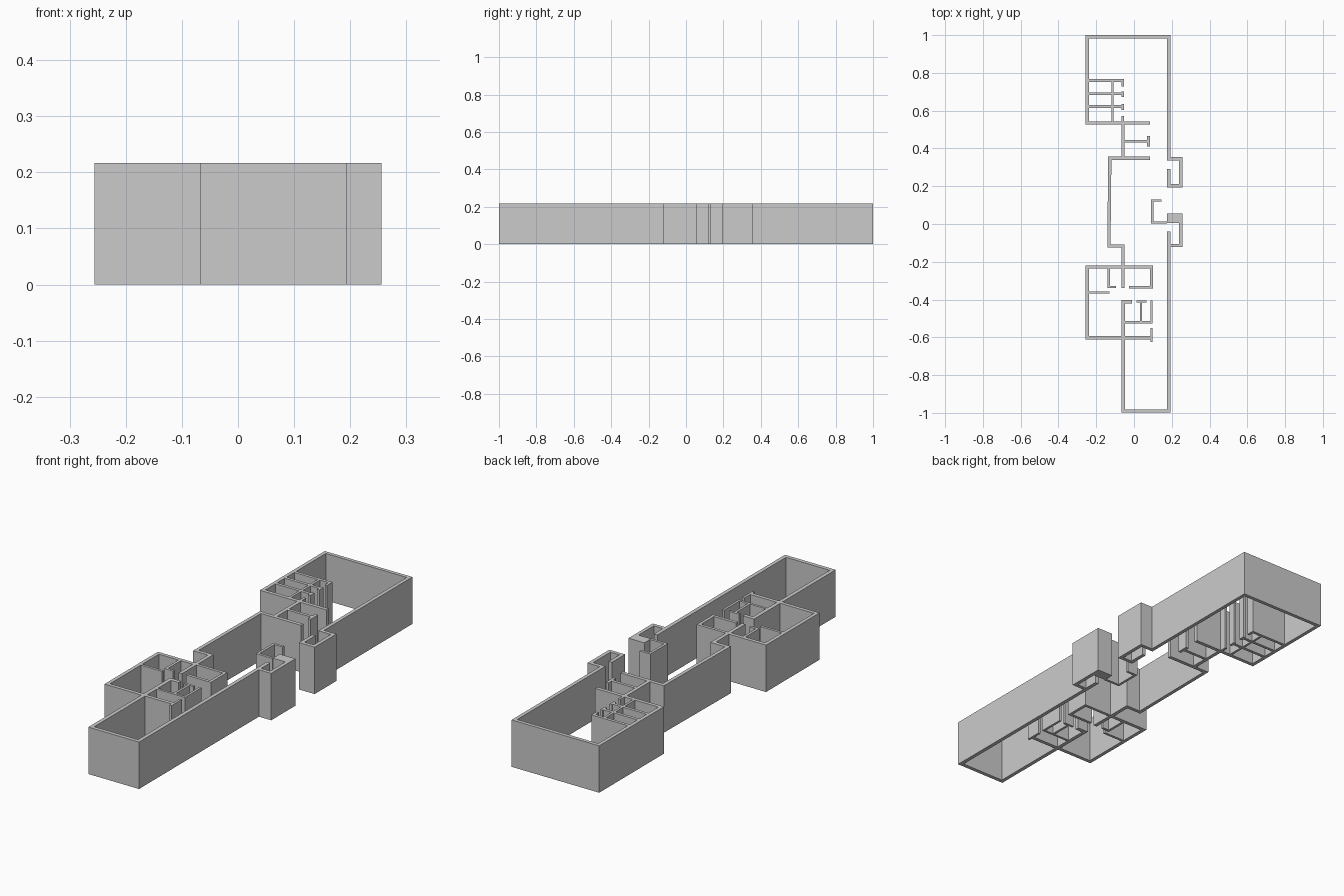
import bpy, bmesh
from mathutils import Vector

H = 0.217   # wall height
T = 0.017   # main wall thickness
P = 0.011   # partition thickness


def mitred_sides(points, t):
    """Offset an open centreline to both sides with mitred corners."""
    pts = [Vector(p) for p in points]
    dirs = [(b - a).normalized() for a, b in zip(pts, pts[1:])]
    left, right = [], []
    for i, p in enumerate(pts):
        d0, d1 = dirs[max(i - 1, 0)], dirs[min(i, len(dirs) - 1)]
        n0, n1 = Vector((-d0.y, d0.x)), Vector((-d1.y, d1.x))
        m = (n0 + n1) / (1 + n0.dot(n1)) * t / 2
        left.append(p + m)
        right.append(p - m)
    return left, right


def walls(name, paths, t=T):
    """Extrude one or more centreline paths into full-height walls."""
    bm = bmesh.new()
    for path in paths:
        rows = [[bm.verts.new((p.x, p.y, z)) for p in side]
                for side in mitred_sides(path, t) for z in (0, H)]
        ring = [rows[0], rows[1], rows[3], rows[2]]
        for a, b in zip(ring, ring[1:] + ring[:1]):
            for i in range(len(path) - 1):
                bm.faces.new((a[i], a[i + 1], b[i + 1], b[i]))
        bm.faces.new([r[0] for r in ring])
        bm.faces.new([r[-1] for r in ring])
    bmesh.ops.recalc_face_normals(bm, faces=bm.faces)
    mesh = bpy.data.meshes.new(name)
    bm.to_mesh(mesh)
    bm.free()
    ob = bpy.data.objects.new(name, mesh)
    bpy.context.collection.objects.link(ob)
    return ob


# Outer shell: north hall with the east alcove
walls("north_hall_walls", [[
    (0.184, 0.29), (0.184, 0.203), (0.2475, 0.203), (0.2475, 0.346),
    (0.184, 0.346), (0.184, 0.9915), (-0.2475, 0.9915),
    (-0.2475, 0.534), (0.085, 0.534)]])

# Outer shell: long south hall
walls("south_hall_walls", [[
    (0.184, -0.04), (0.184, -0.99), (-0.0575, -0.99),
    (-0.0575, -0.411), (-0.01, -0.411)]], 0.018)

# Central hall, west side, and its link to the north hall
walls("central_hall_walls", [
    [(0.085, 0.348), (-0.128, 0.348), (-0.133, -0.117),
     (-0.0575, -0.117), (-0.0575, -0.34)],
    [(-0.0575, 0.3565), (-0.0575, 0.5255)]])

# Entry: solid pier, east bay and small open closet
walls("entry_pier", [[(0.175, 0.03), (0.256, 0.03)]], 0.05)
walls("entry_bay", [[(0.2475, 0.005), (0.2475, -0.1145), (0.193, -0.1145)]])
walls("entry_closet", [[(0.175, 0.0075), (0.0965, 0.0075),
                        (0.0965, 0.125), (0.145, 0.125)]], 0.012)

# Side wing to the south west and the room east of it
walls("west_wing_walls", [
    [(-0.066, -0.228), (-0.2475, -0.228), (-0.2475, -0.602), (-0.0665, -0.602)],
    [(-0.0485, -0.602), (0.087, -0.602)]])
walls("east_room_walls", [[(-0.049, -0.228), (0.093, -0.228),
                           (0.093, -0.334), (-0.027, -0.334)]], 0.014)

# Thin partitions of the west wing
walls("west_wing_partitions", [
    [(-0.239, -0.363), (-0.13, -0.363)],
    [(-0.133, -0.2365), (-0.133, -0.334), (-0.095, -0.334)]], 0.012)

# Closets beside the south hall, with a door stub below
walls("south_closet_partitions", [
    [(-0.0485, -0.52), (0.092, -0.52), (0.092, -0.405)],
    [(0.038, -0.5145), (0.038, -0.4165)],
    [(0.013, -0.411), (0.065, -0.411)],
    [(0.092, -0.55), (0.092, -0.625)]], P)

# Row of stalls in the north hall: cross walls with door jambs
rows = [(0.76, 0.728, 0.767), (0.690, 0.672, 0.702), (0.622, 0.604, 0.634)]
walls("stall_dividers", [[(-0.239, y), (-0.065, y)] for y, a, b in rows], 0.014)
walls("stall_door_jambs", [[(-0.059, a), (-0.059, b)] for y, a, b in rows]
      + [[(-0.059, 0.5425), (-0.059, 0.573)]], 0.012)

# Lengthwise wall broken by the stall dividers
edges = [0.5425, 0.615, 0.629, 0.683, 0.697, 0.753]
walls("stall_back_wall", [[(-0.113, a), (-0.113, b)]
                          for a, b in zip(edges[::2], edges[1::2])], P)

# T-shaped divider between the two northern doorways
walls("doorway_divider", [[(-0.049, 0.438), (0.07, 0.438)],
                          [(0.077, 0.411), (0.077, 0.465)]], 0.014)
